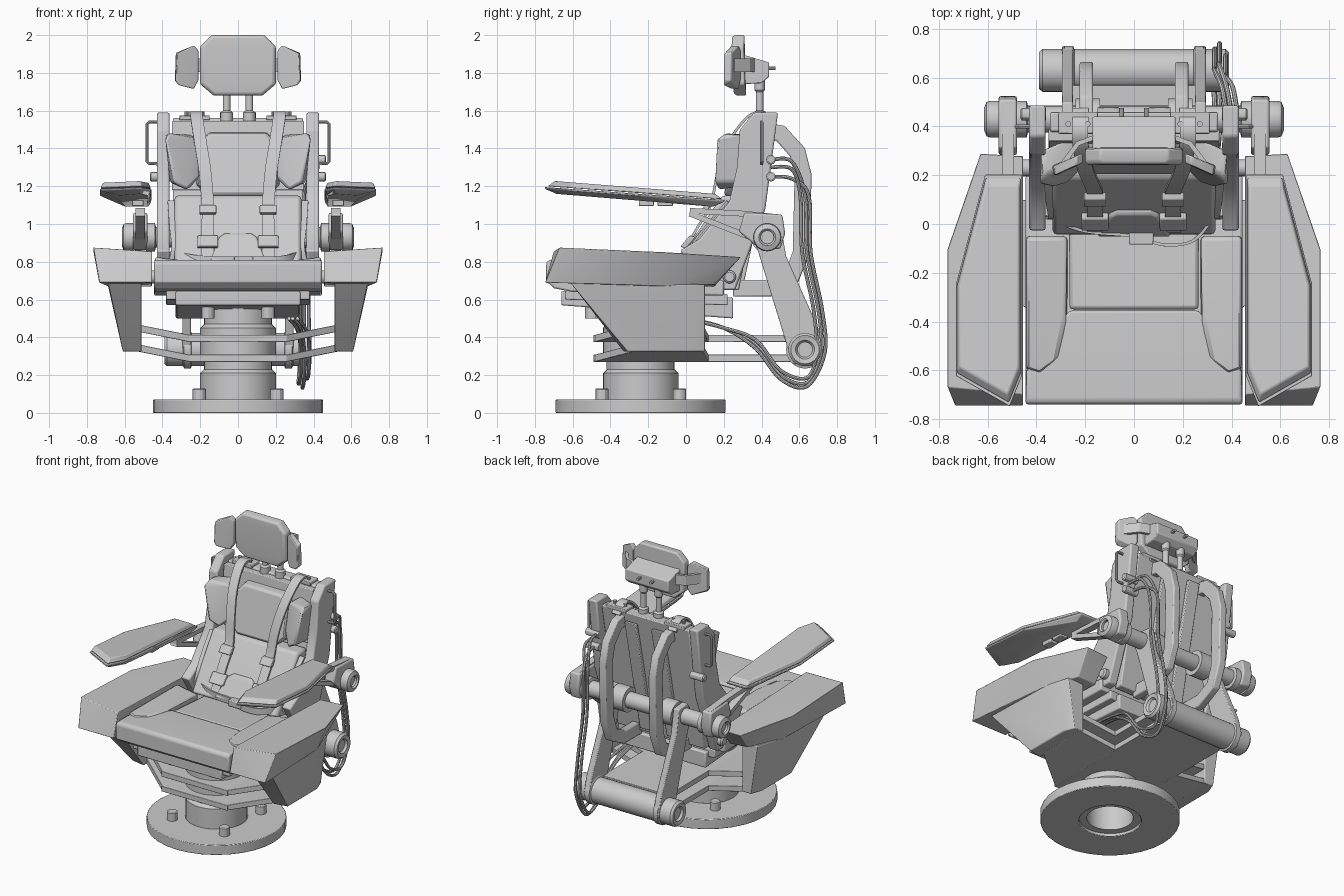
import bpy, bmesh, math
from mathutils import Vector as V

def finish(name, bm, bevel=0, mirror=False):
    bmesh.ops.recalc_face_normals(bm, faces=bm.faces)
    me = bpy.data.meshes.new(name)
    bm.to_mesh(me); bm.free()
    ob = bpy.data.objects.new(name, me)
    bpy.context.collection.objects.link(ob)
    if mirror:
        ob.modifiers.new("mirror", 'MIRROR').use_mirror_merge = False
    if bevel:
        b = ob.modifiers.new("bevel", 'BEVEL')
        b.width, b.segments, b.limit_method, b.angle_limit = bevel, 2, 'ANGLE', math.radians(35)
    return ob

def hull(name, pts, bevel=0, mirror=False):
    bm = bmesh.new()
    for p in pts: bm.verts.new(p)
    bmesh.ops.convex_hull(bm, input=bm.verts)
    bmesh.ops.dissolve_limit(bm, angle_limit=0.03, verts=bm.verts, edges=bm.edges)
    return finish(name, bm, bevel, mirror)

def box(name, x, y, z, bevel=0, mirror=False):
    return hull(name, [(a, b, c) for a in x for b in y for c in z], bevel, mirror)

def prism(name, prof, x0, x1, bevel=0, mirror=False):
    """Extrude a (y, z) profile along x."""
    bm = bmesh.new()
    f = bm.faces.new([bm.verts.new((x0, *p)) for p in prof])
    r = bmesh.ops.extrude_face_region(bm, geom=[f])
    bmesh.ops.translate(bm, vec=(x1 - x0, 0, 0), verts=[v for v in r['geom'] if isinstance(v, bmesh.types.BMVert)])
    return finish(name, bm, bevel, mirror)

def lathe(name, prof, o, axis='Z', seg=32, closed=False, mirror=False, bevel=0):
    """Spin a (radius, along) profile round an axis through o."""
    bm, rings = bmesh.new(), []
    for r, t in prof:
        ring = []
        for i in range(seg):
            a = 2 * math.pi * i / seg
            c, s = r * math.cos(a), r * math.sin(a)
            ring.append(bm.verts.new(V(o) + V((t, c, s) if axis == 'X' else (c, t, s) if axis == 'Y' else (c, s, t))))
        rings.append(ring)
    pairs = list(zip(rings, rings[1:])) + ([(rings[-1], rings[0])] if closed else [])
    for a, b in pairs:
        for i in range(seg):
            j = (i + 1) % seg
            bm.faces.new((a[i], a[j], b[j], b[i]))
    if not closed:
        bm.faces.new(rings[0]); bm.faces.new(rings[-1])
    return finish(name, bm, bevel, mirror)

def sweep(name, pts, w, h, side=(1, 0, 0), n=1, seg=4, mirror=False, bevel=0):
    """Sweep a w (along side) by h section down a path; n > 1 smooths it, seg > 4 is round."""
    P, path = [V(p) for p in pts], []
    if n > 1:
        for i in range(len(P) - 1):
            a, b, c, d = P[max(i - 1, 0)], P[i], P[i + 1], P[min(i + 2, len(P) - 1)]
            for k in range(n):
                t = k / n
                path.append(.5 * (2*b + (c - a)*t + (2*a - 5*b + 4*c - d)*t*t + (3*b - a - 3*c + d)*t**3))
        path.append(P[-1])
    else:
        path = P
    bm, rings, N = bmesh.new(), [], len(path)
    for i, p in enumerate(path):
        t = (path[min(i + 1, N - 1)] - path[max(i - 1, 0)]).normalized()
        up = t.cross(V(side)).normalized()
        s = up.cross(t)
        if seg == 4:
            offs = [(-.5, -.5), (.5, -.5), (.5, .5), (-.5, .5)]
        else:
            offs = [(.5 * math.cos(2*math.pi*k/seg), .5 * math.sin(2*math.pi*k/seg)) for k in range(seg)]
        rings.append([bm.verts.new(p + s*a*w + up*b*h) for a, b in offs])
    for a, b in zip(rings, rings[1:]):
        for k in range(seg):
            bm.faces.new((a[k], a[(k+1) % seg], b[(k+1) % seg], b[k]))
    bm.faces.new(rings[0]); bm.faces.new(rings[-1])
    return finish(name, bm, bevel, mirror)

# --- pedestal ---
O = (0, -.24, 0)
lathe("base_disc", [(.2, 0), (.45, 0), (.45, .07), (.2, .07)], O, closed=True, bevel=.004)
lathe("column", [(.15, .02), (.2, .02), (.2, .21), (.18, .23), (.18, .3), (.2, .3), (.2, .45), (.18, .47), (.18, .56), (.15, .56)], O, closed=True)
for i in range(4):
    a = math.pi / 4 + i * math.pi / 2
    lathe("base_bolt", [(.035, .06), (.035, .125), (.028, .13)], (.29*math.cos(a), -.24 + .29*math.sin(a), 0), seg=12)
# two stabiliser plates: flat centre reaching the rear roller, wings rising to the side pods
for z in (.27, .375):
    box("stabiliser_plate", (-.26, .26), (-.49, .57), (z, z + .038), .003)
    hull("stabiliser_wing", [(x, y, z + l + d) for d in (0, .038) for x, y, l in
         [(.255, -.485, 0), (.255, .12, 0), (.53, -.28, .055), (.53, .09, .055)]], .003, True)

# --- seat ---
prism("seat_pan", [(-.66, .57), (-.66, .645), (.25, .61), (.25, .5)], -.33, .33, .008)
prism("seat_frame", [(-.64, .6), (-.64, .645), (.22, .63), (.22, .57)], -.38, .38, .006)
lathe("pan_stud", [(.035, .5), (.035, .58)], (.16, -.5, 0), seg=12, mirror=True)
prism("seat_base", [(-.73, .69), (-.7, .66), (-.6, .64), (.2, .62), (.2, .7), (-.05, .735), (-.73, .77)], -.445, .445, .01)
hull("front_cushion", [(s*x, y, z) for s in (-1, 1) for x, y, z in
     [(.445, -.74, .685), (.445, -.74, .795), (.44, -.725, .81), (.44, -.6, .81), (.29, -.56, .81), (.265, -.355, .795), (.265, -.355, .7), (.445, -.6, .69)]], .012)
prism("rear_cushion", [(-.35, .7), (-.35, .79), (-.05, .77), (.1, .76), (.1, .7)], -.265, .265, .015)
hull("seat_bolster", [(.272, -.05, .72), (.272, -.4, .72), (.3, -.55, .72), (.37, -.61, .72), (.445, -.6, .72), (.445, -.05, .72),
     (.275, -.05, .79), (.28, -.4, .805), (.31, -.55, .81), (.385, -.61, .815), (.44, -.05, .82), (.44, -.59, .825)], .015, True)

# --- side pods ---
hull("side_pod_top", [(.455, -.7, .855), (.765, -.67, .875), (.735, -.745, .69), (.455, -.745, .69), (.69, -.62, .685), (.765, -.1, .85),
     (.63, .29, .825), (.455, .28, .82), (.59, .15, .68), (.455, .15, .67), (.69, -.1, .67)], .004, True)
hull("side_pod_lower", [(.51, -.62, .7), (.69, -.62, .7), (.69, -.1, .68), (.63, .1, .68), (.51, .1, .68),
     (.51, -.33, .325), (.61, -.31, .325), (.61, .02, .325), (.58, .1, .325), (.51, .1, .325)], .006, True)
lathe("hip_knob", [(.035, .4), (.035, .455), (.025, .465)], (0, .23, .72), 'X', 16, mirror=True)

# --- backrest ---
prism("back_plate", [(.22, .65), (.38, 1.56), (.46, 1.56), (.28, .65)], -.345, .345, .008)
prism("back_rib", [(.27, .68), (.455, 1.5), (.48, 1.5), (.305, .68)], .06, .15, .005, True)
prism("back_side_frame", [(.36, 1.59), (.487, 1.59), (.455, 1.34), (.42, 1.08), (.26, .65), (.1, .65), (-.03, .86),
      (.07, .92), (.23, 1.12), (.27, 1.3), (.285, 1.5)], .362, .43, .01, True)
prism("lumbar_pad", [(-.05, .78), (.07, .97), (.19, 1.15), (.3, 1.15), (.22, .72)], -.335, .335, .018)
hull("lumbar_insert", [(s*x, y + d, z) for s in (-1, 1) for d in (-.015, .06) for x, y, z in
     [(.15, -.04, .8), (.1, .04, .93), (.07, .055, .95)]], .008)
hull("upper_back_pad", [(s*x, y, z) for s in (-1, 1) for x, y, z in
     [(.15, .2, 1.15), (.21, .215, 1.21), (.2, .26, 1.42), (.15, .275, 1.48), (.16, .36, 1.15), (.23, .36, 1.21), (.22, .38, 1.42), (.16, .4, 1.49)]], .015)
hull("back_edge_trim", [(s*x, y, z) for s in (-1, 1) for x, y, z in [(.35, .3, 1.18), (.35, .34, 1.545), (.35, .39, 1.545), (.35, .36, 1.18)]], .005)
hull("shoulder_bolster", [(.2, .24, 1.25), (.21, .27, 1.45), (.27, .17, 1.18), (.34, .15, 1.22), (.385, .16, 1.45), (.37, .2, 1.48),
     (.25, .35, 1.2), (.24, .36, 1.47), (.36, .28, 1.22), (.38, .3, 1.47)], .015, True)
sweep("grab_handle", [(.42, .4, 1.54), (.47, .4, 1.54), (.482, .4, 1.53), (.482, .4, 1.33), (.47, .4, 1.32), (.42, .4, 1.32)], .018, .018, (0, 1, 0), seg=8, mirror=True)
for z in (1.34, 1.25):
    lathe("cable_socket", [(.025, .36), (.025, .46), (.018, .465)], (0, .45, z), 'X', 12, mirror=(z < 1.3))
sweep("rear_hoop", [(.195, .38, 1.5), (.195, .5, 1.48), (.195, .59, 1.38), (.195, .62, 1.26), (.195, .61, .85), (.195, .56, .72), (.195, .44, .66), (.195, .25, .66)], .055, .09, mirror=True, bevel=.008)
box("strap_clip", (.15, .31), (.37, .46), (1.55, 1.575), .004, True)
for x in (.19, .27):
    lathe("clip_bolt", [(.012, 1.57), (.012, 1.595)], (x, .41, 0), seg=10, mirror=True)

# --- headrest ---
sil = [(.13, 1.68), (.2, 1.74), (.2, 1.94), (.14, 2.0)]
hull("headrest", [(s*x*k, y + .12*abs(z - 1.84)*(z < 1.84 or .5), 1.84 + (z - 1.84)*k) for s in (-1, 1) for y, k in ((.235, .95), (.25, 1), (.3, 1)) for x, z in sil], .008)
hull("headrest_wing", [(.21, .25, 1.76), (.21, .25, 1.92), (.235, .24, 1.715), (.235, .24, 1.945), (.33, .2, 1.76), (.315, .2, 1.735), (.325, .2, 1.9),
     (.21, .29, 1.76), (.21, .29, 1.92), (.235, .28, 1.715), (.235, .28, 1.945), (.335, .24, 1.76), (.33, .24, 1.905)], .006, True)
hull("headrest_housing", [(s*x, y, z) for s in (-1, 1) for x, y, z in [(.17, .29, 1.74), (.17, .29, 1.9), (.17, .44, 1.855), (.17, .44, 1.78), (.17, .4, 1.745)]], .006)
sweep("headrest_hinge", [(.15, .36, 1.84), (.23, .33, 1.84), (.29, .25, 1.84)], .07, .02, (0, 0, 1), mirror=True)
lathe("headrest_pin", [(.01, .43), (.01, .475)], (.05, 0, 1.825), 'Y', 8, mirror=True)
lathe("headrest_post", [(.034, 1.54), (.034, 1.59), (.02, 1.6), (.02, 1.7), (.028, 1.71), (.028, 1.77)], (.06, .39, 0), seg=16, mirror=True)

# --- armrests ---
plan = [(.46, .2), (.61, .2), (.73, -.25), (.73, -.62), (.51, -.745), (.46, -.62)]
def arm_layer(k, dz, sx=1):
    return [(.59 + (x - .59)*k*(sx if x > .59 else 1), -.27 + (y + .27)*k, 1.176 - .072*y + dz) for x, y in plan]
hull("armrest_pad", arm_layer(.98, -.03) + arm_layer(.9, -.002), .006, True)
hull("armrest_shell", arm_layer(1.01, -.034) + arm_layer(1, -.045) + arm_layer(.88, -.07, .3), .004, True)
for y in (-.25, -.15):
    box("armrest_mount", (.5, .56), (y, y + .08), (1.095, 1.13), .004, True)
sweep("arm_bracket_upper", [(.517, .02, 1.07), (.517, .3, 1.055), (.517, .5, 1.035)], .05, .03, mirror=True)
sweep("arm_bracket_lower", [(.517, .02, 1.055), (.517, .25, .965), (.517, .42, .9)], .05, .03, mirror=True)
prism("arm_bracket_hub", [(.28, .96), (.31, 1.06), (.51, 1.05), (.525, .95), (.5, .87), (.4, .86)], .48, .555, .01, True)

# --- rear shaft, legs and roller ---
half = [(.035, .59), (.035, .605), (.045, .615), (.07, .605), (.075, .59), (.075, .555), (.06, .55), (.06, .49), (.075, .485), (.075, .44), (.055, .435), (.055, .24), (.085, .24), (.085, .14), (.055, .14)]
lathe("rear_shaft", half + [(r, -t) for r, t in half[::-1]], (0, .43, .93), 'X')
half = [(.04, .37), (.05, .385), (.075, .39), (.088, .375), (.088, .29), (.1, .285), (.1, .25), (.088, .245)]
lathe("rear_roller", half + [(r, -t) for r, t in half[::-1]], (0, .63, .335), 'X')
prism("rear_leg", [(.35, .93), (.38, .86), (.53, .37), (.57, .26), (.68, .25), (.73, .33), (.7, .45), (.53, .83), (.5, 1.0), (.4, 1.01)], .25, .295, .006, True)

# --- harness ---
sweep("shoulder_strap", [(.22, .47, 1.53), (.22, .41, 1.585), (.22, .33, 1.57), (.2, .23, 1.44), (.175, .17, 1.28), (.16, .13, 1.1), (.16, .06, .98), (.16, -.03, .82)], .065, .014, n=5, mirror=True)
hull("strap_buckle", [(x, y, z) for x in (.115, .205) for y, z in [(.1, 1.1), (.13, 1.1), (.07, 1.06), (.1, 1.05)]], .004, True)
hull("strap_tongue", [(x, y, z) for x in (.105, .215) for y, z in [(.02, .94), (.05, .93), (-.03, .88), (0, .87)]], .006, True)
sweep("side_strap", [(.35, .22, 1.12), (.34, .1, .98), (.33, .03, .88), (.345, .03, .8)], .045, .012, (1, 0, 0), n=5, mirror=True)
sweep("lap_belt", [(-.36, .1, .83), (-.32, .02, .83), (-.2, -.03, .81), (0, -.05, .805), (.12, -.085, .805), (.24, -.07, .81), (.32, .02, .83), (.36, .1, .83)], .045, .012, (0, 0, 1), n=5)
box("lap_buckle", (-.02, .08), (-.085, -.03), (.785, .83), .006)

# --- cables ---
for x, s, z0 in ((.33, 0, 1.34), (.35, .02, 1.25), (.375, -.025, 1.3)):
    sweep("cable", [(x + .05, .45, z0), (x + .03, .56, z0 - .01), (x, .63 + s, 1.15), (x, .64 + s, .85), (x, .7 + s, .55), (x, .715 + s, .32),
          (x - .01, .64, .16 - s), (x, .5, .2 - s), (x, .37, .36 - s), (x - .02, .2, .45), (x - .06, 0, .5)], .02, .02, n=6, seg=8)

# smooth the curved surfaces, keep edges sharp
bpy.ops.object.select_all(action='SELECT')
bpy.context.view_layer.objects.active = bpy.context.selected_objects[0]
bpy.ops.object.shade_smooth_by_angle(angle=math.radians(30))
